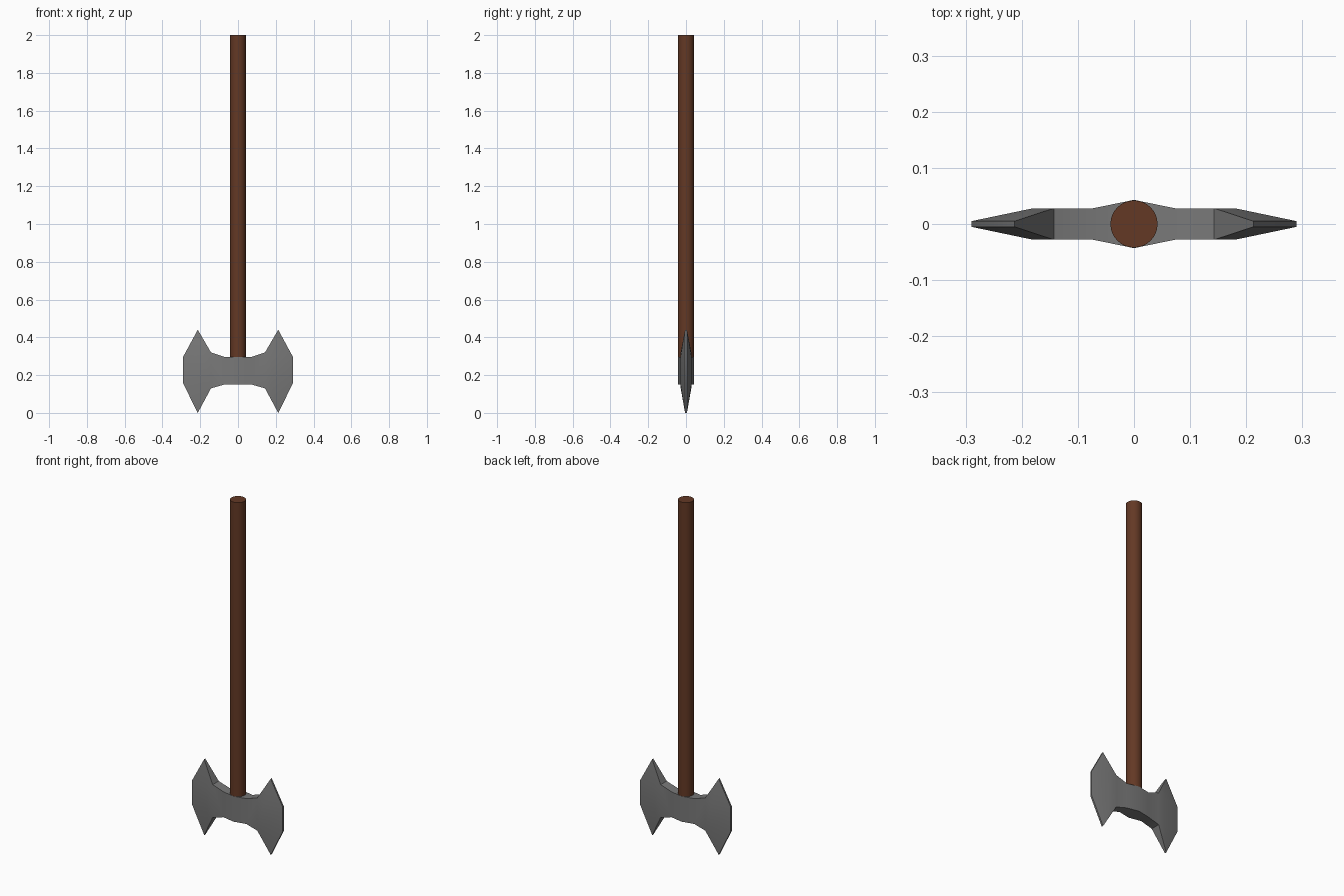
import bpy, bmesh, math

if "Cube" in bpy.data.objects:
    bpy.data.objects.remove(bpy.data.objects["Cube"])


def material(name, rgb):
    m = bpy.data.materials.new(name)
    m.diffuse_color = (*rgb, 1)
    m.use_nodes = True
    m.node_tree.nodes["Principled BSDF"].inputs["Base Color"].default_value = m.diffuse_color
    return m


def finish(name, bm, mat):
    bmesh.ops.recalc_face_normals(bm, faces=bm.faces[:])
    mesh = bpy.data.meshes.new(name)
    bm.to_mesh(mesh)
    bm.free()
    mesh.materials.append(mat)
    ob = bpy.data.objects.new(name, mesh)
    bpy.context.collection.objects.link(ob)
    bpy.ops.object.select_all(action='DESELECT')
    ob.select_set(True)
    bpy.context.view_layer.objects.active = ob
    bpy.ops.object.shade_smooth_by_angle(angle=math.radians(30))
    return ob


steel = material("steel grey", (0.19, 0.19, 0.19))
wood = material("dark wood", (0.125, 0.04, 0.018))

# Axe head: right half from stations (x, half thickness, top z, bottom z)
stations = [
    (0.0, 0.043, 0.297, 0.15),    # socket
    (0.073, 0.028, 0.297, 0.15),  # cheek
    (0.143, 0.028, 0.32, 0.13),   # blade root
    (0.18, 0.028, 0.30, 0.15),    # start of the bevel
    (0.213, 0.005, 0.44, 0.0),    # blade horns
    (0.29, 0.005, 0.298, 0.155),  # cutting edge
]
bm = bmesh.new()
V = {}
for i, (x, y, top, bottom) in enumerate(stations):
    for s in (-1, 1):
        V[i, s, 1] = bm.verts.new((x, s * y, top))
        V[i, s, 0] = bm.verts.new((x, s * y, bottom))

for s in (-1, 1):
    # cheeks, flat of the blade and main bevel
    for a, b in ((0, 1), (1, 2), (2, 3), (3, 5)):
        bm.faces.new((V[a, s, 0], V[b, s, 0], V[b, s, 1], V[a, s, 1]))
    # bevels running out to the horns
    for t in (0, 1):
        bm.faces.new((V[2, s, t], V[4, s, t], V[3, s, t]))
        bm.faces.new((V[3, s, t], V[4, s, t], V[5, s, t]))

# top and bottom rims, and the narrow cutting edge
for t in (0, 1):
    for a, b in ((0, 1), (1, 2), (2, 4), (4, 5)):
        bm.faces.new((V[a, -1, t], V[b, -1, t], V[b, 1, t], V[a, 1, t]))
bm.faces.new((V[5, -1, 0], V[5, 1, 0], V[5, 1, 1], V[5, -1, 1]))

# mirror to the left blade
bmesh.ops.mirror(bm, geom=bm.verts[:] + bm.edges[:] + bm.faces[:],
                 axis='X', merge_dist=0.0001)
bmesh.ops.remove_doubles(bm, verts=bm.verts[:], dist=0.0001)
finish("axe_head", bm, steel)

# Handle: plain round shaft, seated inside the head
bm = bmesh.new()
low, high, radius = 0.16, 2.0, 0.042
bmesh.ops.create_cone(bm, cap_ends=True, segments=32,
                      radius1=radius, radius2=radius, depth=high - low)
bmesh.ops.translate(bm, verts=bm.verts[:], vec=(0, 0, (low + high) / 2))
finish("handle", bm, wood)
